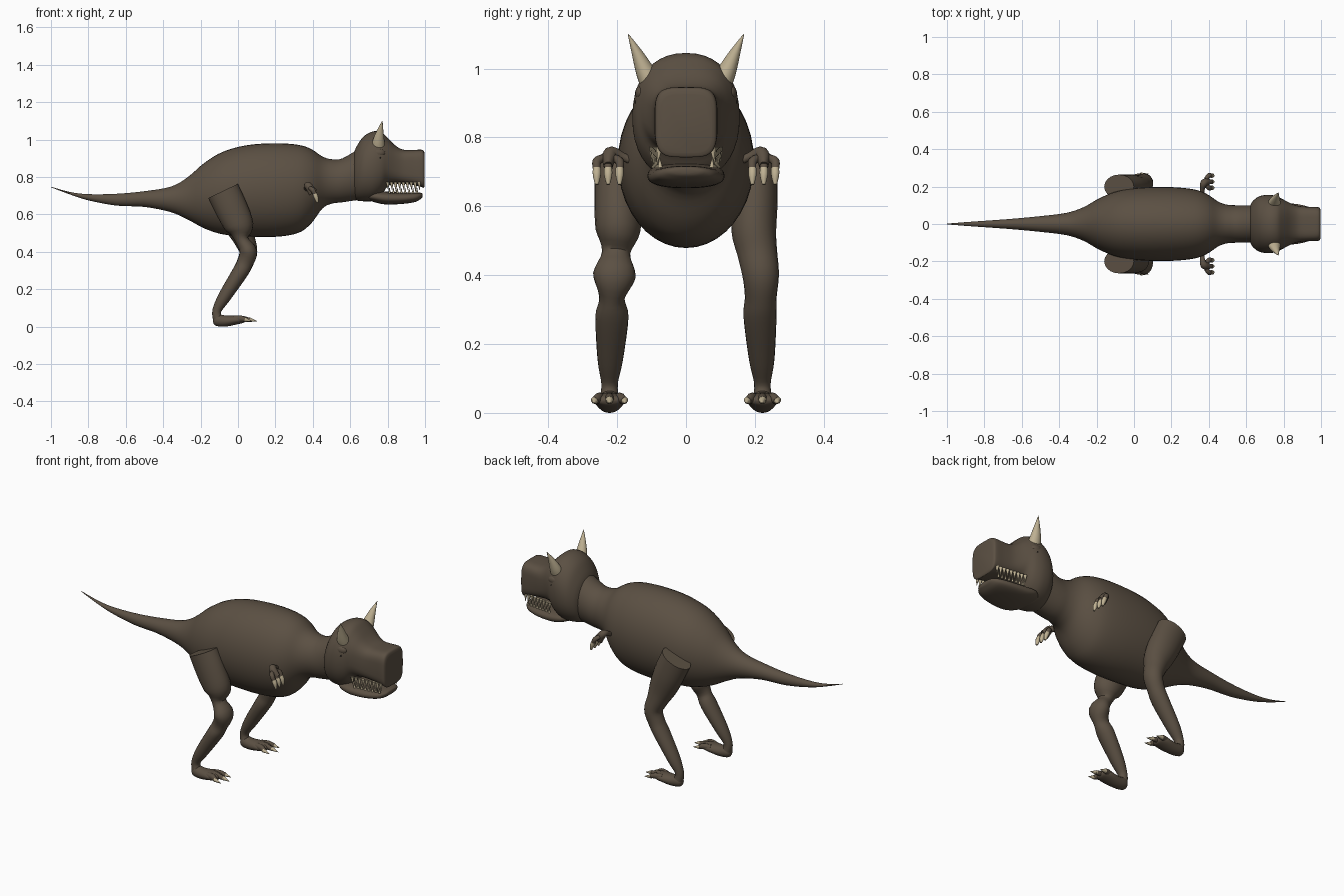
import bpy
import bmesh
import math
from mathutils import Vector

if "Cube" in bpy.data.objects:
    bpy.data.objects.remove(bpy.data.objects["Cube"], do_unlink=True)


def material(name, color):
    mat = bpy.data.materials.new(name)
    mat.use_nodes = True
    mat.diffuse_color = color
    mat.node_tree.nodes["Principled BSDF"].inputs["Base Color"].default_value = color
    return mat


hide = material("brown hide", (.105, .08, .056, 1))
bone = material("pale bone", (.52, .44, .29, 1))
pupil_black = material("pupil black", (.012, .01, .008, 1))


def smooth_rows(rows, steps):
    """Catmull-Rom interpolation of every column of a table."""
    if steps < 2:
        return rows
    out = []
    last = len(rows) - 1
    for i in range(last):
        a, b, c, d = rows[max(i - 1, 0)], rows[i], rows[i + 1], rows[min(i + 2, last)]
        for k in range(steps):
            t = k / steps
            out.append([q + .5 * t * (r - p + t * (2*p - 5*q + 4*r - s + t * (3 * (q - r) + s - p)))
                        for p, q, r, s in zip(a, b, c, d)])
    return out + [rows[last]]


def skin(bm, rings):
    """Bridge rings of points and cap both ends."""
    loops = [[bm.verts.new(p) for p in ring] for ring in rings]
    n = len(loops[0])
    for a, b in zip(loops, loops[1:]):
        for i in range(n):
            j = (i + 1) % n
            bm.faces.new((a[i], a[j], b[j], b[i]))
    bm.faces.new(loops[0])
    bm.faces.new(loops[-1])


def trunk(bm, rows, steps=4, seg=40):
    """Upright sections along x; row = x, top, bottom, half width, squareness."""
    rings = []
    for x, top, bottom, width, power in smooth_rows(rows, steps):
        ring = []
        for i in range(seg):
            a = math.tau * i / seg
            c, s = math.cos(a), math.sin(a)
            y = math.copysign(abs(c) ** (2 / power), c) * width
            z = math.copysign(abs(s) ** (2 / power), s) * (top - bottom) / 2
            ring.append((x, y, (top + bottom) / 2 + z))
        rings.append(ring)
    skin(bm, rings)


def limb(bm, rows, side=1, steps=4, seg=20, ref=(0, 1, 0)):
    """Sections square to a path; row = x, y, z, radius across, radius along ref."""
    rows = smooth_rows(rows, steps)
    pts = [Vector(r[:3]) for r in rows]
    rings = []
    for i, (p, row) in enumerate(zip(pts, rows)):
        t = (pts[min(i + 1, len(pts) - 1)] - pts[max(i - 1, 0)]).normalized()
        v = Vector(ref)
        v = (v - t * v.dot(t)).normalized()
        u = t.cross(v)
        ring = []
        for k in range(seg):
            a = math.tau * k / seg
            q = p + u * row[3] * math.cos(a) + v * row[4] * math.sin(a)
            ring.append((q.x, q.y * side, q.z))
        rings.append(ring)
    skin(bm, rings)


def spike(bm, base, tip, radius, side=1, seg=10):
    limb(bm, [(*base, radius, radius), (*tip, .001, .001)], side, 1, seg)


def ball(bm, center, size):
    made = bmesh.ops.create_uvsphere(bm, u_segments=16, v_segments=10, radius=1)["verts"]
    for v in made:
        v.co = Vector(center) + Vector(a * b for a, b in zip(v.co, size))


def finish(bm, name, mat):
    bmesh.ops.recalc_face_normals(bm, faces=bm.faces)
    mesh = bpy.data.meshes.new(name)
    bm.to_mesh(mesh)
    bm.free()
    mesh.materials.append(mat)
    obj = bpy.data.objects.new(name, mesh)
    bpy.context.collection.objects.link(obj)
    bpy.ops.object.select_all(action="DESELECT")
    obj.select_set(True)
    bpy.context.view_layer.objects.active = obj
    bpy.ops.object.shade_smooth_by_angle(angle=math.radians(45))


# Tail, torso and neck
bm = bmesh.new()
trunk(bm, [
    (-1, .748, .745, .002, 2), (-.9, .72, .707, .01, 2), (-.8, .708, .675, .017, 2),
    (-.65, .71, .647, .028, 2), (-.5, .724, .64, .042, 2), (-.36, .748, .612, .06, 2),
    (-.27, .798, .573, .09, 2), (-.18, .875, .525, .14, 2), (-.08, .935, .493, .178, 2),
    (.05, .97, .482, .195, 2), (.2, .98, .48, .197, 2), (.32, .972, .5, .185, 2),
    (.39, .95, .55, .16, 2), (.45, .91, .63, .12, 2), (.5, .895, .657, .103, 2),
    (.56, .9, .665, .1, 2), (.66, .96, .68, .1, 2)])
finish(bm, "body", hide)

# Cranium and snout
bm = bmesh.new()
trunk(bm, [
    (.62, .93, .69, .095, 2), (.635, .965, .675, .122, 2), (.67, 1.015, .67, .148, 2.1),
    (.72, 1.043, .672, .156, 2.2), (.765, 1.04, .7, .148, 2.3), (.8, 1.01, .75, .13, 2.5),
    (.84, .97, .762, .11, 3), (.88, .947, .762, .097, 3.5), (.93, .944, .758, .092, 4),
    (.975, .946, .748, .091, 4), (.992, .941, .742, .087, 4), (.998, .925, .755, .075, 4)])
finish(bm, "head", hide)

# Lower jaw
bm = bmesh.new()
trunk(bm, [
    (.69, .71, .68, .07, 2), (.73, .725, .665, .105, 2.3), (.79, .722, .653, .112, 2.4),
    (.88, .717, .656, .105, 2.4), (.95, .717, .667, .085, 2.4), (.98, .715, .685, .055, 2.2),
    (.987, .708, .695, .025, 2)])
finish(bm, "lower_jaw", hide)

# Teeth: long upper row, short lower row
upper, lower = bmesh.new(), bmesh.new()
for side in (-1, 1):
    for i in range(9):
        x = .8 + i * .021
        y = .098 - i * .0025
        length = .05 if i in (2, 7) else .04
        spike(upper, (x, y, .772), (x + .003, y + .002, .77 - length), .0095, side)
        if i < 8:
            spike(lower, (x + .01, y - .006, .712), (x + .01, y - .004, .742), .007, side)
finish(upper, "upper_teeth", bone)
finish(lower, "lower_teeth", bone)

# Horns, brows and eyes
horns, brows, eyes, pupils = (bmesh.new() for _ in range(4))
for side in (-1, 1):
    limb(horns, [(.75, .105, .965, .036, .032), (.752, .12, .995, .031, .027),
                 (.76, .142, 1.045, .018, .016), (.772, .168, 1.1, .001, .001)], side)
    ball(brows, (.752, .128 * side, .928), (.036, .02, .024))
    ball(eyes, (.756, .134 * side, .902), (.016, .014, .014))
    ball(pupils, (.759, .145 * side, .902), (.006, .005, .006))
finish(horns, "horns", bone)
finish(brows, "brows", hide)
finish(eyes, "eyes", bone)
finish(pupils, "pupils", pupil_black)

# Legs: shared thigh and shin, with a pinched knee on the right and a fuller one on the left
thigh = [(-.08, .2, .725, .088, .064), (-.03, .2, .62, .086, .066), (.01, .197, .53, .075, .065)]
shin = [(.005, .215, .28, .042, .048), (-.075, .22, .155, .034, .037),
        (-.113, .222, .085, .024, .024), (-.108, .222, .04, .026, .028)]
knees = {
    "right": (-1, [(.02, .203, .465, .036, .041), (.055, .208, .4, .047, .062),
                   (.035, .215, .335, .042, .037)]),
    "left": (1, [(.035, .207, .465, .058, .058), (.055, .217, .4, .048, .053),
                 (.035, .217, .335, .044, .046)])}
for name, (side, knee) in knees.items():
    bm = bmesh.new()
    limb(bm, thigh + knee + shin, side)
    finish(bm, name + "_leg", hide)

    # Foot with three clawed toes
    foot, claws = bmesh.new(), bmesh.new()
    limb(foot, [(-.13, .222, .04, .012, .014), (-.115, .222, .036, .031, .029),
                (-.07, .222, .03, .03, .036), (-.01, .222, .035, .024, .044),
                (.03, .222, .036, .015, .036), (.04, .222, .036, .004, .015)], side)
    for spread in (-1, 0, 1):
        reach = .07 - .025 * abs(spread)
        y = .222 + spread * .042
        limb(foot, [(-.02, .222 + spread * .022, .04, .018, .016),
                    (.02, .222 + spread * .033, .042, .016, .014),
                    (reach, y, .035, .01, .01)], side, seg=12)
        spike(claws, (reach - .008, y, .037), (reach + .032, y + spread * .004, .028), .012, side)
    finish(foot, name + "_foot", hide)
    finish(claws, name + "_foot_claws", bone)

    # Tiny arm with three clawed fingers
    arm, nails = bmesh.new(), bmesh.new()
    limb(arm, [(.365, .14, .725, .014, .014), (.365, .18, .742, .012, .012),
               (.372, .215, .755, .019, .019), (.385, .224, .74, .02, .022),
               (.402, .226, .715, .013, .026)], side, seg=14, ref=(1, 0, .8))
    for spread in (-1, 0, 1):
        y = .226 + spread * .033
        limb(arm, [(.385, .226 + spread * .015, .74, .011, .011),
                   (.4, y, .73, .013, .013), (.412, y, .705, .011, .011)], side, seg=10)
        limb(nails, [(.41, y, .71, .012, .012), (.418, y, .69, .012, .012),
                     (.425, y, .663, .005, .005)], side, seg=10)
    finish(arm, name + "_arm", hide)
    finish(nails, name + "_hand_claws", bone)
